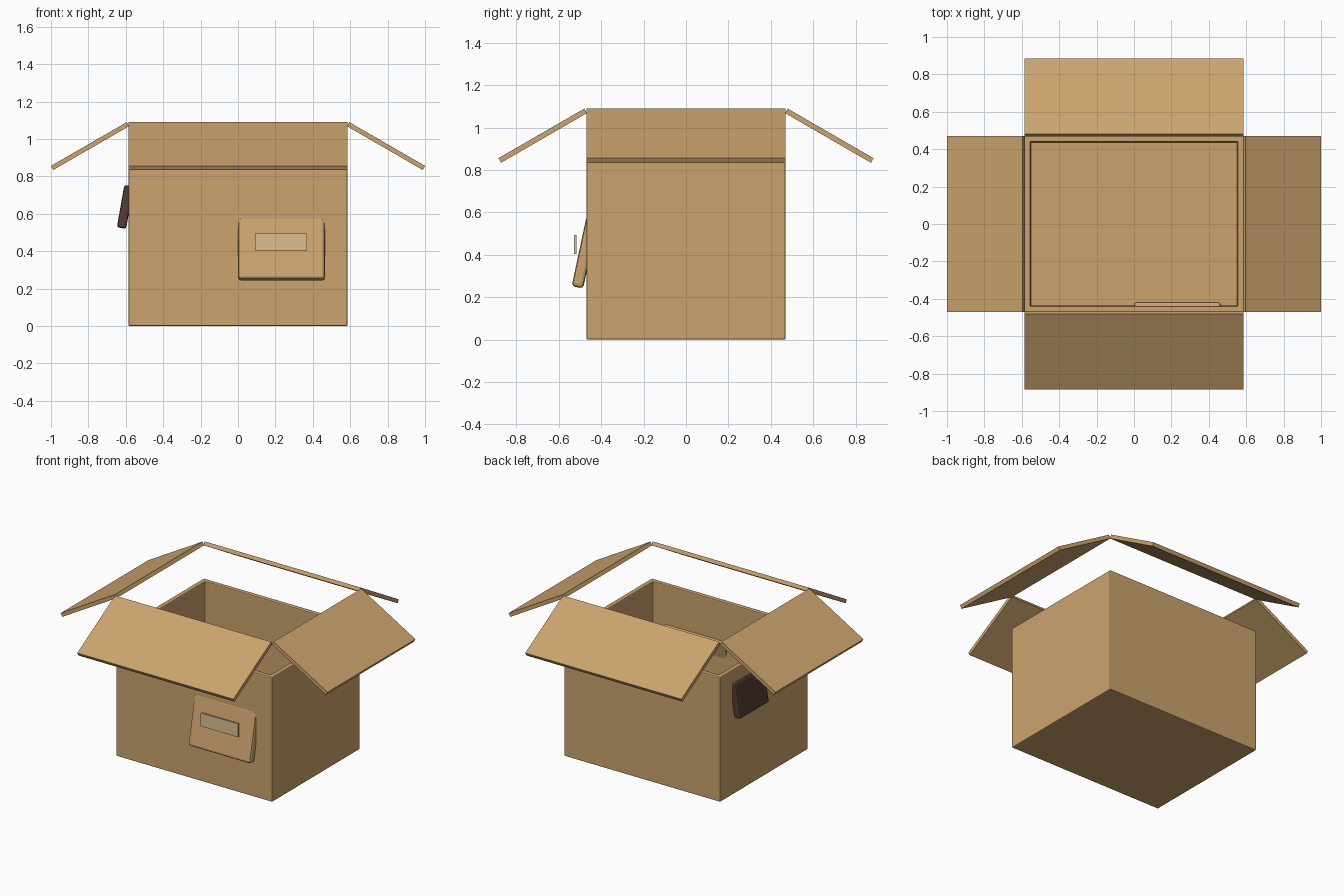
import bpy, bmesh
from math import radians, sin, cos, pi

if "Cube" in bpy.data.objects:
    bpy.data.objects.remove(bpy.data.objects["Cube"])


def material(name, rgb):
    m = bpy.data.materials.new(name)
    m.diffuse_color = (*rgb, 1)
    m.use_nodes = True
    m.node_tree.nodes["Principled BSDF"].inputs["Base Color"].default_value = m.diffuse_color
    return m


CARD = material("cardboard", (0.60, 0.37, 0.155))
DARK = material("dark_brown", (0.09, 0.045, 0.035))
PALE = material("pale_label", (0.72, 0.53, 0.28))


def finish(bm, name, mat, loc, rot, bevel):
    me = bpy.data.meshes.new(name)
    bm.to_mesh(me)
    bm.free()
    me.materials.append(mat)
    ob = bpy.data.objects.new(name, me)
    bpy.context.collection.objects.link(ob)
    ob.location, ob.rotation_euler = loc, rot
    if bevel:
        mod = ob.modifiers.new("bevel", 'BEVEL')
        mod.width, mod.segments = bevel, 2
    return ob


def slab(name, size, loc, mat=CARD, rot=(0, 0, 0), bevel=0.0):
    bm = bmesh.new()
    bmesh.ops.create_cube(bm, size=1)
    bmesh.ops.scale(bm, vec=size, verts=bm.verts)
    return finish(bm, name, mat, loc, rot, bevel)


# Open box body: top face inset for the rim, then pushed down to the floor
W, D, H, T = 1.17, 0.94, 0.845, 0.045
bm = bmesh.new()
bmesh.ops.create_cube(bm, size=1)
bmesh.ops.scale(bm, vec=(W, D, H), verts=bm.verts)
top = max(bm.faces, key=lambda f: f.calc_center_median().z)
bmesh.ops.inset_region(bm, faces=[top], thickness=T)
inner = bmesh.ops.extrude_discrete_faces(bm, faces=[top])["faces"][0]
bmesh.ops.translate(bm, vec=(0, 0, -(H - T)), verts=inner.verts)
finish(bm, "box_body", CARD, (0, 0, H / 2), (0, 0, 0), 0.006)

# Four raised flaps sloping outwards around the opening
L, FT, A = 0.468, 0.025, radians(30)
names = ["right_flap", "back_flap", "left_flap", "front_flap"]
for k, name in enumerate(names):
    half, width = ((W / 2, D), (D / 2, W))[k % 2]
    r = half + 0.010 + L / 2 * cos(A) - FT / 2 * sin(A)
    z = 1.09 - L / 2 * sin(A) - FT / 2 * cos(A)
    a = k * pi / 2
    slab(name, (L, width, FT), (r * cos(a), r * sin(a), z), rot=(0, A, a))

# Tilted front pocket with its label
slab("front_pocket", (0.465, 0.055, 0.34), (0.2325, -0.477, 0.413),
     rot=(radians(-12), 0, 0), bevel=0.015)
slab("pocket_label", (0.28, 0.012, 0.09), (0.23, -0.522, 0.449), PALE)

# Tilted dark handle on the left side
slab("side_handle", (0.05, 0.31, 0.23), (-0.603, 0.185, 0.637), DARK,
     rot=(0, radians(10), 0), bevel=0.012)
